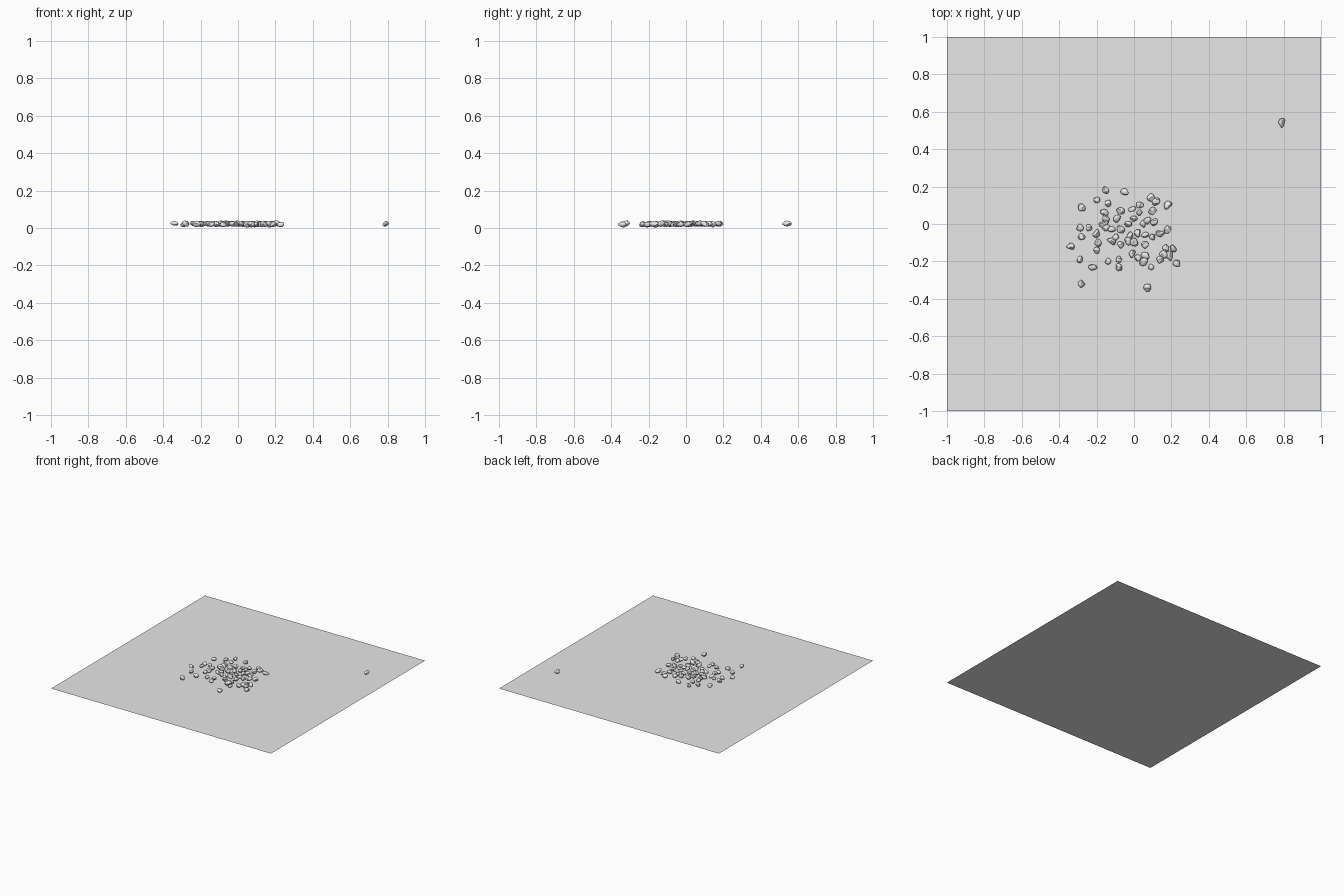
import bpy
import bmesh
import math
import random
from mathutils import Vector, noise

random.seed(7)

if "Cube" in bpy.data.objects:
    bpy.data.objects.remove(bpy.data.objects["Cube"], do_unlink=True)


def make_material(name, color):
    mat = bpy.data.materials.new(name)
    mat.use_nodes = True
    mat.diffuse_color = color
    mat.node_tree.nodes["Principled BSDF"].inputs["Base Color"].default_value = color
    return mat


def add_object(name, mesh):
    obj = bpy.data.objects.new(name, mesh)
    bpy.context.scene.collection.objects.link(obj)
    return obj


def random_direction():
    return Vector([random.gauss(0, 1) for axis in range(3)]).normalized()


def make_pebble_mesh(name, material):
    """Round lump with uneven bulges and a few broken-off flat sides."""
    bm = bmesh.new()
    bmesh.ops.create_icosphere(bm, subdivisions=3, radius=1)
    offset = random_direction() * 20
    cuts = [(random_direction(), random.uniform(0.65, 0.85)) for i in range(9)]
    for v in bm.verts:
        v.co *= 1 + 0.22 * noise.noise(v.co * 1.3 + offset)
        for normal, limit in cuts:
            over = v.co.dot(normal) - limit
            if over > 0:
                v.co -= normal * over * 0.9
    mesh = bpy.data.meshes.new(name)
    bm.to_mesh(mesh)
    bm.free()
    mesh.materials.append(material)
    return mesh


stone_grey = make_material("stone grey", (0.8, 0.8, 0.8, 1))

# Flat square ground sheet
bm = bmesh.new()
bmesh.ops.create_grid(bm, x_segments=1, y_segments=1, size=1)
sheet = bpy.data.meshes.new("ground_sheet")
bm.to_mesh(sheet)
bm.free()
sheet.materials.append(stone_grey)
add_object("ground_sheet", sheet)

# Pebble shapes shared by the whole scatter
shapes = [make_pebble_mesh("pebble_shape", stone_grey) for i in range(6)]

# Pebble places in hundredths of a unit
places = [
    (79, 54), (-15, 18), (-5, 17), (-20, 13), (-14, 11), (-28, 9), (-16, 6),
    (-7, 7), (-15, 3), (-29, -2), (-24, -2), (-28, -7), (-34, -12), (-29, -19),
    (-22, -23), (-28, -32), (-20, -14), (-19, -10), (-20, -5), (-15, -2),
    (-12, -3), (-14, -20), (-8, -19), (-8, -23), (-12, -9), (-7, -3), (-9, 3),
    (-10, -7), (-7, -11), (-2, -6), (2, -5), (-3, 0), (-1, 8), (3, 6), (9, 14),
    (12, 12), (18, 10), (10, 7), (7, 2), (5, 0), (3, 10), (11, 1), (14, -5),
    (18, -3), (6, -6), (10, -7), (6, -11), (0, -10), (-1, -16), (2, -18),
    (6, -17), (9, -23), (14, -19), (16, -16), (19, -17), (17, -13), (21, -13),
    (23, -21), (7, -34), (-3, -9), (-16, 0), (0, 3), (5, -20),
]

# Scattered pebbles, each turned and sized a little differently
for i, (x, y) in enumerate(places):
    pebble = add_object("pebble", shapes[i % len(shapes)])
    size = random.uniform(0.017, 0.022)
    pebble.scale = (size * 1.2, size * random.uniform(0.85, 1.05), size * 0.75)
    pebble.rotation_euler = (random.uniform(-0.4, 0.4), random.uniform(-0.4, 0.4),
                             random.uniform(0, math.tau))
    pebble.location = (x / 100, y / 100, random.uniform(0.019, 0.024))

# Soft lumps with crisp chipped edges
bpy.ops.object.select_all(action="DESELECT")
for obj in bpy.context.scene.objects:
    if obj.name.startswith("pebble") and obj.type == "MESH":
        for poly in obj.data.polygons:
            poly.use_smooth = True
for mesh in shapes:
    mesh.set_sharp_from_angle(angle=math.radians(30))
